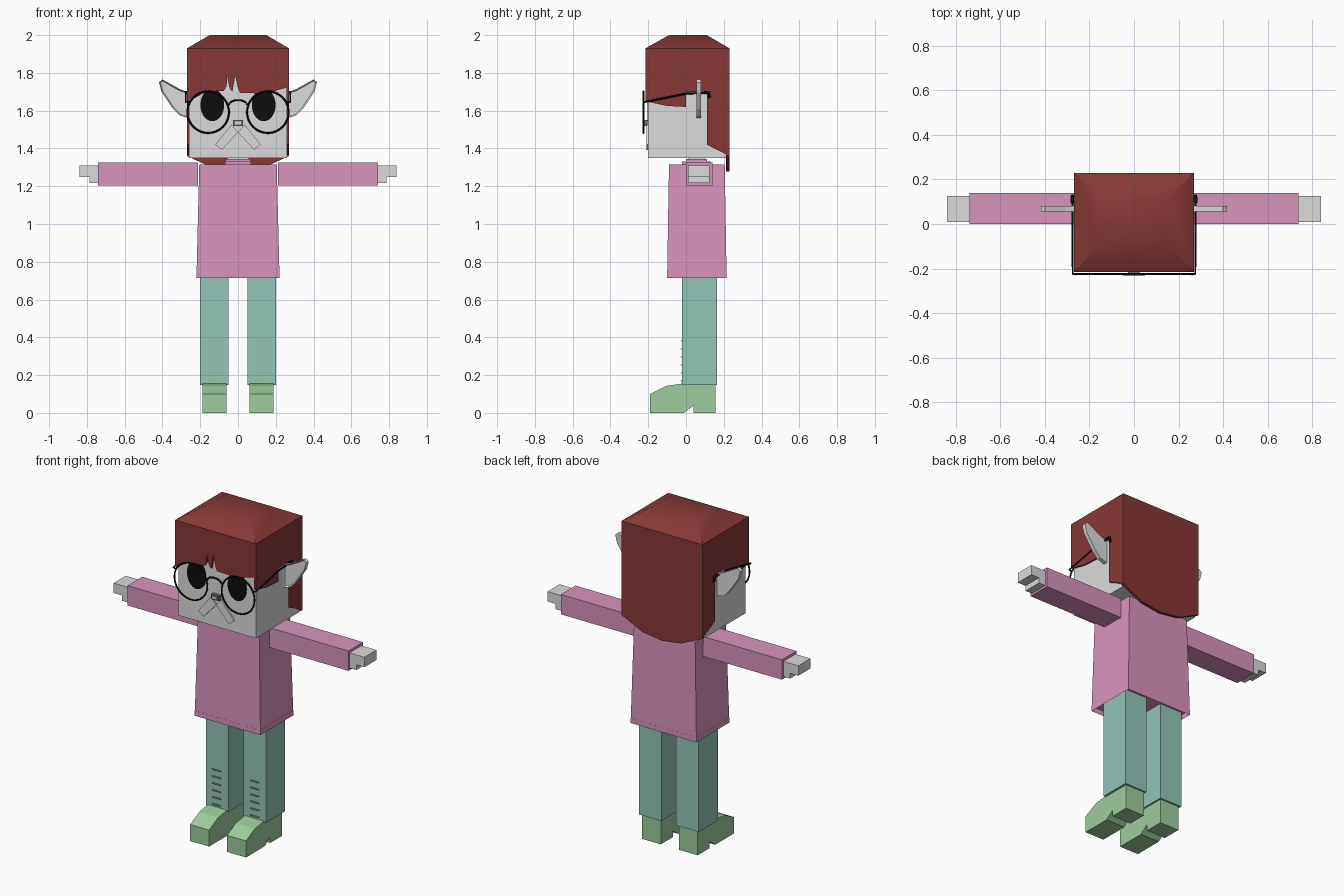
import bpy, bmesh, math
from mathutils import Vector

if "Cube" in bpy.data.objects:
    bpy.data.objects.remove(bpy.data.objects["Cube"], do_unlink=True)


def material(name, srgb):
    col = [c / 12.92 if c < 0.04 else ((c + 0.055) / 1.055) ** 2.4 for c in srgb] + [1]
    m = bpy.data.materials.new(name)
    m.use_nodes = True
    m.diffuse_color = col
    bsdf = next(n for n in m.node_tree.nodes if n.type == "BSDF_PRINCIPLED")
    bsdf.inputs["Base Color"].default_value = col
    return m


SKIN = material("pale grey skin", (0.86, 0.86, 0.86))
HAIR = material("dark red hair", (0.53, 0.22, 0.22))
PINK = material("pink cloth", (0.85, 0.58, 0.74))
TEAL = material("teal cloth", (0.58, 0.77, 0.72))
GREEN = material("green leather", (0.62, 0.80, 0.62))
LACE = material("lace green", (0.60, 0.77, 0.52))
BLACK = material("black", (0.05, 0.05, 0.05))
GREY = material("nose grey", (0.45, 0.45, 0.45))


def finish(name, bm, mat):
    bmesh.ops.recalc_face_normals(bm, faces=bm.faces)
    me = bpy.data.meshes.new(name)
    bm.to_mesh(me)
    bm.free()
    ob = bpy.data.objects.new(name, me)
    bpy.context.collection.objects.link(ob)
    me.materials.append(mat)
    return ob


def smooth(ob):
    bpy.ops.object.select_all(action="DESELECT")
    ob.select_set(True)
    bpy.context.view_layer.objects.active = ob
    bpy.ops.object.shade_smooth_by_angle(angle=math.radians(40))


def rect(x0, x1, y0, y1, z):
    return [(x0, y0, z), (x1, y0, z), (x1, y1, z), (x0, y1, z)]


def loft(bm, low, high):
    """Join two matching loops into a closed solid."""
    a = [bm.verts.new(p) for p in low]
    b = [bm.verts.new(p) for p in high]
    n = len(a)
    caps = [bm.faces.new(a), bm.faces.new(b)]
    for i in range(n):
        j = (i + 1) % n
        bm.faces.new((a[i], a[j], b[j], b[i]))
    return caps


def solid(name, low, high, mat):
    bm = bmesh.new()
    loft(bm, low, high)
    return finish(name, bm, mat)


def box(name, x, y, z, mat):
    return solid(name, rect(*x, *y, z[0]), rect(*x, *y, z[1]), mat)


def plate_xz(name, pts, y0, y1, mat):
    return solid(name, [(x, y0, z) for x, z in pts], [(x, y1, z) for x, z in pts], mat)


def plate_yz(name, pts, x0, x1, mat):
    return solid(name, [(x0, y, z) for y, z in pts], [(x1, y, z) for y, z in pts], mat)


def wire(name, pts, radius, mat):
    cu = bpy.data.curves.new(name, "CURVE")
    cu.dimensions = "3D"
    cu.bevel_depth = radius
    cu.bevel_resolution = 1
    cu.use_fill_caps = True
    sp = cu.splines.new("POLY")
    sp.points.add(len(pts) - 1)
    for p, co in zip(sp.points, pts):
        p.co = (*co, 1)
    ob = bpy.data.objects.new(name, cu)
    bpy.context.collection.objects.link(ob)
    cu.materials.append(mat)
    bpy.ops.object.select_all(action="DESELECT")
    ob.select_set(True)
    bpy.context.view_layer.objects.active = ob
    bpy.ops.object.convert(target="MESH")


# Tunic with a recessed underside, collar and neck
bm = bmesh.new()
base, top = loft(bm, rect(-0.22, 0.22, -0.1, 0.215, 0.715), rect(-0.205, 0.205, -0.09, 0.205, 1.315))
bmesh.ops.inset_region(bm, faces=[base], thickness=0.006)
bmesh.ops.translate(bm, verts=base.verts, vec=(0, 0, 0.03))
finish("tunic", bm, PINK)
box("collar", (-0.07, 0.07), (-0.02, 0.13), (1.31, 1.33), PINK)
box("collar_top", (-0.065, 0.065), (0, 0.11), (1.33, 1.345), PINK)
box("neck", (-0.055, 0.055), (0.01, 0.1), (1.3, 1.37), SKIN)

# Head
box("head", (-0.26, 0.26), (-0.2, 0.212), (1.35, 1.925), SKIN)

# Hair: crown, fringe, back and side panels
smooth(solid("hair_crown", rect(-0.27, 0.27, -0.215, 0.23, 1.93),
             rect(-0.15, 0.15, -0.09, 0.11, 2.0), HAIR))
fringe = [(-0.27, 1.93), (-0.27, 1.67), (-0.24, 1.66), (-0.17, 1.70), (-0.075, 1.705),
          (-0.06, 1.73), (-0.058, 1.785), (-0.045, 1.72), (-0.03, 1.70), (-0.015, 1.785),
          (0, 1.72), (0.01, 1.695), (0.14, 1.69), (0.27, 1.725), (0.27, 1.93)]
plate_xz("hair_fringe", fringe, -0.215, -0.2, HAIR)
back = [(-0.27, 1.93), (-0.27, 1.36), (-0.13, 1.295), (0, 1.277), (0.13, 1.295), (0.27, 1.36), (0.27, 1.93)]
plate_xz("hair_back", back, 0.213, 0.23, HAIR)
side = [(-0.215, 1.93), (-0.215, 1.65), (-0.1, 1.625), (0, 1.62), (0, 1.70), (0.11, 1.70),
        (0.11, 1.42), (0.23, 1.36), (0.23, 1.93)]

# Nose
box("nose", (-0.026, 0.026), (-0.222, -0.2), (1.52, 1.55), GREY)
box("nose_tip", (-0.016, 0.016), (-0.229, -0.2), (1.527, 1.543), SKIN)

# Glasses bridge
bridge = [(0.048 * math.cos(a), -0.226, 1.63 + 0.026 * math.sin(a))
          for a in (math.pi * i / 8 for i in range(9))]
wire("glasses_bridge", bridge, 0.005, BLACK)

ear_shape = [(0.262, 1.695), (0.31, 1.715), (0.40, 1.765), (0.418, 1.75), (0.405, 1.70),
             (0.345, 1.61), (0.31, 1.575), (0.262, 1.56)]
shoe_shape = [(-0.19, 0), (-0.19, 0.1), (-0.105, 0.143), (-0.02, 0.155), (0.155, 0.155),
              (0.155, 0), (0.04, 0), (0.04, 0.038), (-0.012, 0)]
hand_shape = [(0.74, 1.31), (0.84, 1.31), (0.84, 1.25), (0.785, 1.25), (0.785, 1.218), (0.74, 1.218)]
flap_shape = [(0.0, 1.485), (0.035, 1.527), (0.12, 1.42), (0.085, 1.393)]

for s, tag in ((1, "left"), (-1, "right")):
    def flip(pts):
        return [(s * x, z) for x, z in pts]

    plate_yz(tag + "_hair_side", side, s * 0.258, s * 0.27, HAIR)

    # Ear with a dished front
    bm = bmesh.new()
    front, _ = loft(bm, [(x, 0.056, z) for x, z in flip(ear_shape)],
                    [(x, 0.08, z) for x, z in flip(ear_shape)])
    bmesh.ops.inset_region(bm, faces=[front], thickness=0.015)
    bmesh.ops.inset_region(bm, faces=[front], thickness=0.008)
    bmesh.ops.translate(bm, verts=front.verts, vec=(0, 0.012, 0))
    finish(tag + "_ear", bm, SKIN)

    # Eye and whisker flap
    oval = [(s * 0.136 + 0.063 * math.cos(a), 1.63 + 0.086 * math.sin(a))
            for a in (math.tau * i / 32 for i in range(32))]
    plate_xz(tag + "_eye", oval, -0.204, -0.198, BLACK)
    plate_xz(tag + "_whisker_flap", flip(flap_shape), -0.21, -0.2, SKIN)

    # Glasses rim and temple
    bpy.ops.mesh.primitive_torus_add(major_radius=0.11, minor_radius=0.005, major_segments=40,
                                     minor_segments=6, location=(s * 0.158, -0.225, 1.592),
                                     rotation=(math.pi / 2, 0, 0))
    rim = bpy.context.object
    rim.name = tag + "_glasses_rim"
    rim.data.materials.append(BLACK)
    smooth(rim)
    wire(tag + "_glasses_temple", [(s * x, y, z) for x, y, z in (
        (0.258, -0.226, 1.642), (0.276, -0.224, 1.645), (0.276, 0, 1.69), (0.276, 0.11, 1.695))],
        0.005, BLACK)
    wire(tag + "_temple_hook", [(s * 0.276, y, z) for y, z in (
        (0.095, 1.697), (0.12, 1.695), (0.125, 1.668))], 0.009, BLACK)

    # Arm and stepped hand
    box(tag + "_sleeve", sorted((s * 0.212, s * 0.74)), (0, 0.14), (1.205, 1.325), PINK)
    plate_xz(tag + "_hand", flip(hand_shape), 0.01, 0.125, SKIN)

    # Leg, shoe and laces
    box(tag + "_leg", sorted((s * 0.05, s * 0.2)), (-0.02, 0.165), (0.148, 0.78), TEAL)
    plate_yz(tag + "_shoe", shoe_shape, s * 0.06, s * 0.187, GREEN)
    for i in range(6):
        z = 0.17 + 0.042 * i
        box(f"{tag}_lace_{i + 1}", sorted((s * 0.1, s * 0.155)), (-0.027, -0.019), (z - 0.003, z + 0.003), LACE)
